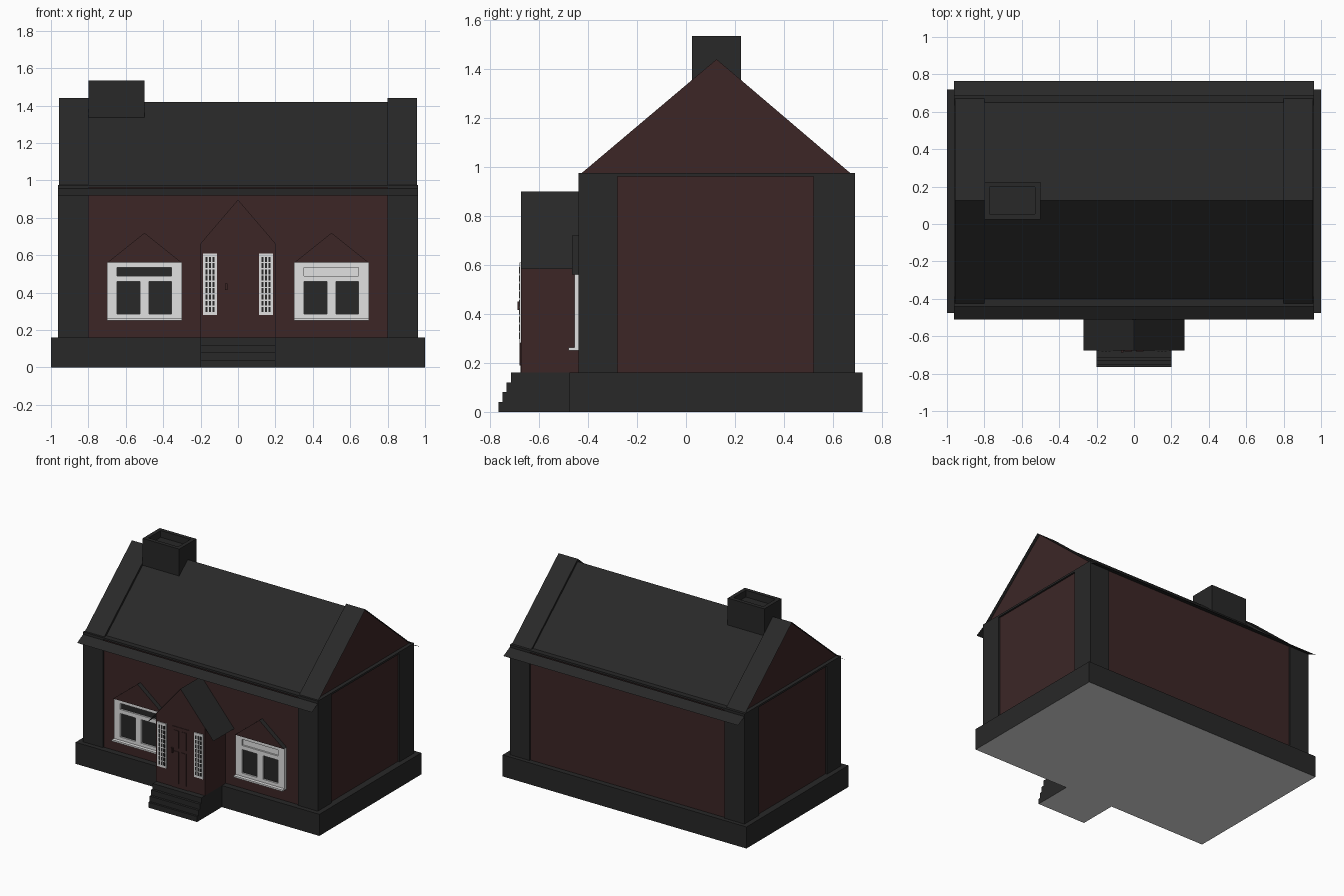
import bpy, bmesh

if "Cube" in bpy.data.objects:
    bpy.data.objects.remove(bpy.data.objects["Cube"])


def material(name, col):
    m = bpy.data.materials.new(name)
    m.diffuse_color = (*col, 1)
    m.use_nodes = True
    m.node_tree.nodes["Principled BSDF"].inputs["Base Color"].default_value = m.diffuse_color
    return m


DARK = material("dark stone", (0.021, 0.021, 0.021))
BRICK = material("brick red", (0.045, 0.0195, 0.0195))
WHITE = material("white paint", (0.75, 0.75, 0.75))


def make(name, verts, faces, mats, rule=None):
    """Mesh object; rule(normal) picks the material slot of each face."""
    me = bpy.data.meshes.new(name)
    me.from_pydata(verts, [], faces)
    bm = bmesh.new()
    bm.from_mesh(me)
    if len(faces) > 3:
        bmesh.ops.recalc_face_normals(bm, faces=bm.faces)
    bm.normal_update()
    for f in bm.faces:
        f.material_index = rule(f.normal) if rule else 0
    bm.to_mesh(me)
    bm.free()
    for m in mats:
        me.materials.append(m)
    ob = bpy.data.objects.new(name, me)
    bpy.context.collection.objects.link(ob)
    return ob


def prism(name, pts, a, b, axis, mats, rule=None):
    """Extrude a 2D profile: axis 'x' takes (y, z) points, axis 'y' takes (x, z)."""
    place = (lambda p, t: (t, p[0], p[1])) if axis == 'x' else (lambda p, t: (p[0], t, p[1]))
    n = len(pts)
    verts = [place(p, a) for p in pts] + [place(p, b) for p in pts]
    faces = [tuple(range(n)), tuple(range(n, 2 * n))]
    faces += [(i, (i + 1) % n, n + (i + 1) % n, n + i) for i in range(n)]
    return make(name, verts, faces, mats, rule)


def box(name, x, y, z, mat):
    pts = [(y[0], z[0]), (y[1], z[0]), (y[1], z[1]), (y[0], z[1])]
    return prism(name, pts, x[0], x[1], 'x', mat if isinstance(mat, list) else [mat])


def sheet(name, pts, a, b, axis, mat):
    """Thin strip sweeping an open profile."""
    place = (lambda p, t: (t, p[0], p[1])) if axis == 'x' else (lambda p, t: (p[0], t, p[1]))
    n = len(pts)
    verts = [place(p, a) for p in pts] + [place(p, b) for p in pts]
    return make(name, verts, [(i, i + 1, n + i + 1, n + i) for i in range(n - 1)], [mat])


# Plinth with pale underside
down = lambda n: 1 if n.z < -0.9 else 0
prism("plinth", [(-0.475, 0), (0.72, 0), (0.72, 0.16), (-0.475, 0.16)], -1, 1, 'x', [DARK, WHITE], down)
# Entrance steps, one stepped profile
steps = [(-0.475, 0), (-0.765, 0), (-0.765, 0.04), (-0.75, 0.04), (-0.75, 0.08), (-0.733, 0.08),
         (-0.733, 0.12), (-0.715, 0.12), (-0.715, 0.16), (-0.475, 0.16)]
prism("entrance_steps", steps, -0.2, 0.2, 'x', [DARK, WHITE], down)

# Walls, corner pillars and wall cap
box("brick_walls", (-0.95, 0.95), (-0.43, 0.68), (0.16, 0.966), BRICK)
for sx in (-1, 1):
    xs = sorted((sx * 0.8, sx * 0.963))
    for k, ys in (("front", (-0.44, -0.28)), ("back", (0.52, 0.69))):
        box(f"{k}_pillar", xs, ys, (0.16, 0.966), DARK)
box("wall_cap", (-0.963, 0.963), (-0.44, 0.69), (0.962, 0.976), DARK)

# Main roof, gable ends with raised edges
prism("main_roof", [(-0.4, 0.976), (0.65, 0.976), (0.125, 1.42)], -0.8, 0.8, 'x', [DARK])
gable = [(-0.425, 0.976), (0.125, 1.44), (0.67, 0.976)]
for s in (-1, 1):
    prism("gable_end", gable, s * 0.8, s * 0.935, 'x', [DARK, BRICK],
          lambda n, s=s: 1 if n.x * s > 0.9 else 0)
    sheet("gable_verge", gable, s * 0.935, s * 0.958, 'x', DARK)
# Sloping eaves
sheet("front_eave", [(-0.44, 0.957), (-0.51, 0.92)], -0.963, 0.963, 'x', DARK)
sheet("back_eave", [(0.69, 0.957), (0.765, 0.92)], -0.963, 0.963, 'x', DARK)

# Chimney with sunken top
chimney = box("chimney", (-0.8, -0.5), (0.025, 0.225), (1.3, 1.535), DARK)
bm = bmesh.new()
bm.from_mesh(chimney.data)
bm.faces.ensure_lookup_table()
top = [f for f in bm.faces if f.normal.z > 0.9]
bmesh.ops.inset_region(bm, faces=top, thickness=0.04)
ext = bmesh.ops.extrude_face_region(bm, geom=top)
bmesh.ops.translate(bm, vec=(0, 0, -0.05), verts=[g for g in ext["geom"] if isinstance(g, bmesh.types.BMVert)])
bmesh.ops.delete(bm, geom=top, context='FACES')
bm.to_mesh(chimney.data)
bm.free()

# Porch with pitched roof
prism("porch", [(-0.2, 0.16), (0.2, 0.16), (0.2, 0.663), (0, 0.897), (-0.2, 0.663)],
      -0.673, -0.42, 'y', [BRICK])
sheet("porch_roof", [(-0.27, 0.583), (0, 0.9), (0.27, 0.583)], -0.675, -0.43, 'y', DARK)
# Panelled door
box("door", (-0.07, 0.07), (-0.677, -0.67), (0.16, 0.61), BRICK)
for x0, x1 in ((-0.05, -0.012), (0.012, 0.05)):
    for z0, z1 in ((0.19, 0.43), (0.455, 0.585)):
        box("door_panel", (x0, x1), (-0.681, -0.675), (z0, z1), BRICK)
box("door_handle", (-0.07, -0.055), (-0.688, -0.675), (0.415, 0.45), BRICK)
# Lattice side lights
for cx in (-0.15, 0.15):
    box("side_light", (cx - 0.037, cx + 0.037), (-0.68, -0.67), (0.28, 0.61), WHITE)
    for i in range(3):
        for j in range(9):
            x, z = cx + (i - 1) * 0.019, 0.31 + j * 0.0335
            box("lattice_pane", (x - 0.006, x + 0.006), (-0.682, -0.678), (z - 0.013, z + 0.013), DARK)

# Front windows with small brick gables
for cx in (-0.5, 0.5):
    Y = (-0.455, -0.42)
    P = (-0.45, -0.42)
    # Frame bars
    for x0, x1, z0, z1 in ((-0.2, -0.148, 0.26, 0.56), (0.145, 0.2, 0.26, 0.56), (-0.024, 0.024, 0.285, 0.46),
                           (-0.148, 0.145, 0.535, 0.56), (-0.148, 0.145, 0.46, 0.49), (-0.148, 0.145, 0.26, 0.285)):
        box("window_frame", (cx + x0, cx + x1), Y, (z0, z1), WHITE)
    box("window_sill", (cx - 0.2, cx + 0.2), (-0.48, -0.42), (0.25, 0.262), WHITE)
    box("window_glass", (cx - 0.148, cx + 0.145), (-0.442, -0.42), (0.285, 0.46), DARK)
    box("transom", (cx - 0.148, cx + 0.145), (-0.442, -0.42), (0.49, 0.535), DARK if cx < 0 else WHITE)
    prism("window_gable", [(cx - 0.2, 0.56), (cx + 0.2, 0.56), (cx, 0.72)], -0.465, -0.42, 'y',
          [BRICK, DARK], lambda n: 1 if n.z > 0.3 else 0)
